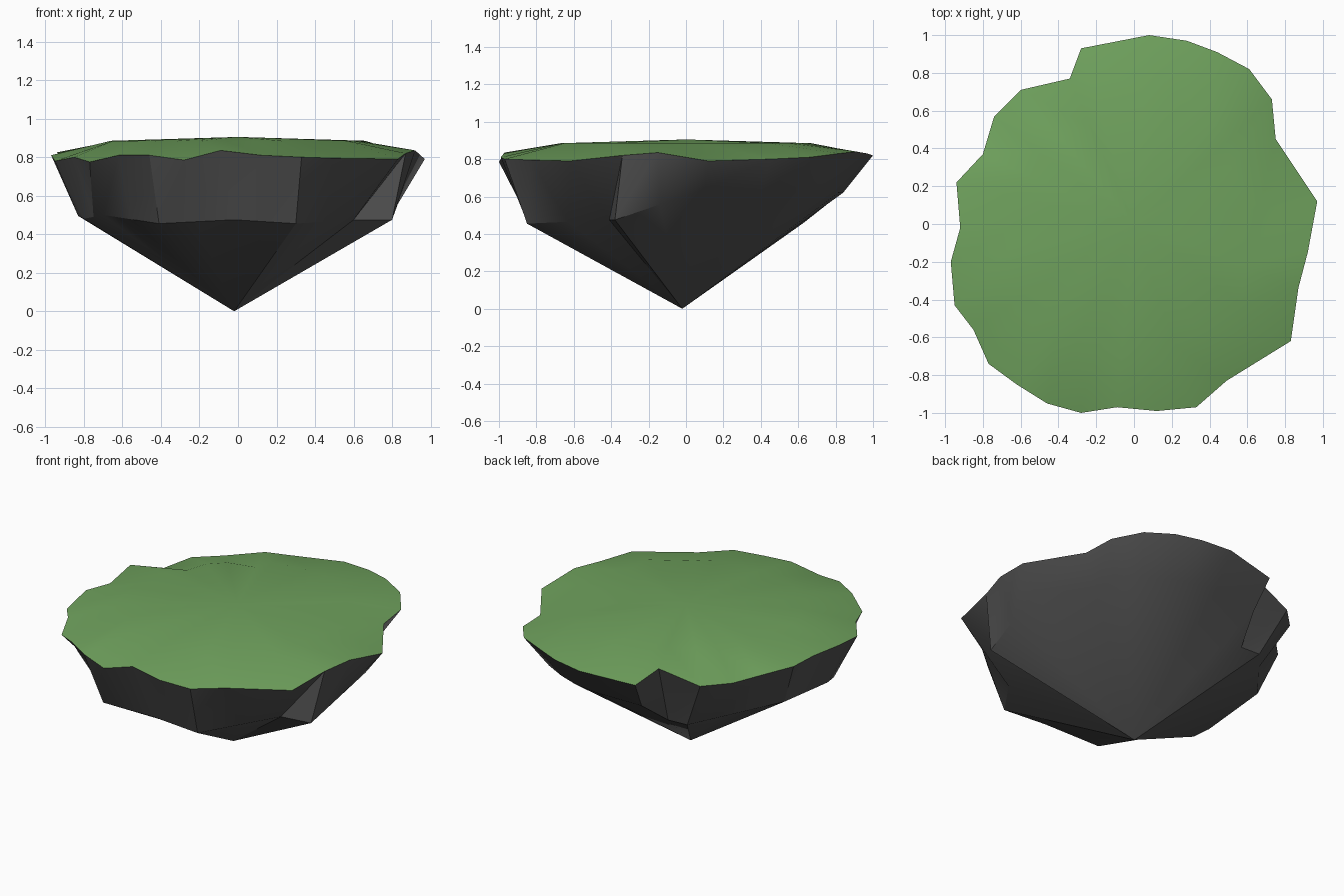
import bpy, math
from mathutils import Vector

if "Cube" in bpy.data.objects:
    bpy.data.objects.remove(bpy.data.objects["Cube"])

# Ragged island rim, clockwise from the back (28 points)
rim = [Vector(p) for p in [
    (.08, 1, .82), (.28, .97, .83), (.44, .91, .84), (.61, .82, .83), (.73, .66, .81),
    (.75, .45, .80), (.97, .12, .79), (.92, -.15, .835), (.87, -.34, .82), (.83, -.62, .79),
    (.49, -.83, .795), (.33, -.97, .80), (.12, -.99, .81), (-.09, -.97, .835), (-.28, -1, .785),
    (-.46, -.95, .81), (-.62, -.85, .81), (-.77, -.74, .775), (-.85, -.56, .80), (-.95, -.43, .78),
    (-.97, -.20, .81), (-.92, -.02, .80), (-.94, .22, .825), (-.80, .37, .785), (-.74, .57, .795),
    (-.60, .71, .79), (-.34, .77, .86), (-.28, .93, .795)]]
N = len(rim)

# Lower shoulder of the rock: key points by rim index, interpolated between
keys = {0: (.07, .84, .62), 4: (.62, .57, .62), 5: (.64, .40, .61), 6: (.86, .10, .64),
        8: (.80, -.38, .475), 9: (.60, -.41, .475), 11: (.30, -.85, .455),
        13: (-.02, -.85, .475), 15: (-.41, -.82, .455), 17: (-.70, -.49, .50),
        19: (-.80, -.40, .48), 20: (-.83, -.29, .495), 22: (-.83, .16, .54),
        25: (-.45, .63, .465), 26: (-.31, .63, .46), 27: (-.25, .82, .61), 28: (.07, .84, .62)}
ks = sorted(keys)
shoulder = []
for a, b in zip(ks, ks[1:]):
    for i in range(a, b):
        p = Vector(keys[a]).lerp(Vector(keys[b]), (i - a) / (b - a))
        # round the back of the cone so it follows the rim
        if a == 0:
            p = Vector((rim[i].x * .85, rim[i].y * .84, .62))
        shoulder.append(p)


def shell(name, rings, tip, color, upward):
    """Rings of equal length joined in sequence and closed to a tip."""
    verts = [v for r in rings for v in r] + [Vector(tip)]
    faces = []
    for k in range(len(rings)):
        for i in range(N):
            j = (i + 1) % N
            a, b = k * N + i, k * N + j
            if k == len(rings) - 1:
                f = [(a, b, len(verts) - 1)]
            else:
                f = [(a, b, b + N), (a, b + N, a + N)]
            faces += [t[::-1] for t in f] if upward else f
    me = bpy.data.meshes.new(name)
    me.from_pydata(verts, [], faces)
    ob = bpy.data.objects.new(name, me)
    bpy.context.collection.objects.link(ob)
    mat = bpy.data.materials.new(name)
    mat.diffuse_color = color
    mat.use_nodes = True
    mat.node_tree.nodes["Principled BSDF"].inputs["Base Color"].default_value = mat.diffuse_color
    me.materials.append(mat)
    bpy.ops.object.select_all(action='DESELECT')
    ob.select_set(True)
    bpy.context.view_layer.objects.active = ob
    bpy.ops.object.shade_smooth_by_angle(angle=math.radians(30))
    return ob


# Shallow grass dome
inner = [Vector((p.x * .68, p.y * .67, .885)) for p in rim]
shell("grass_top", [rim, inner], (0, 0, .905), (.16, .36, .11, 1), True)

# Rock underside tapering to a point
shell("rock_base", [rim, shoulder], (-.02, -.02, 0), (.085, .085, .085, 1), False)
